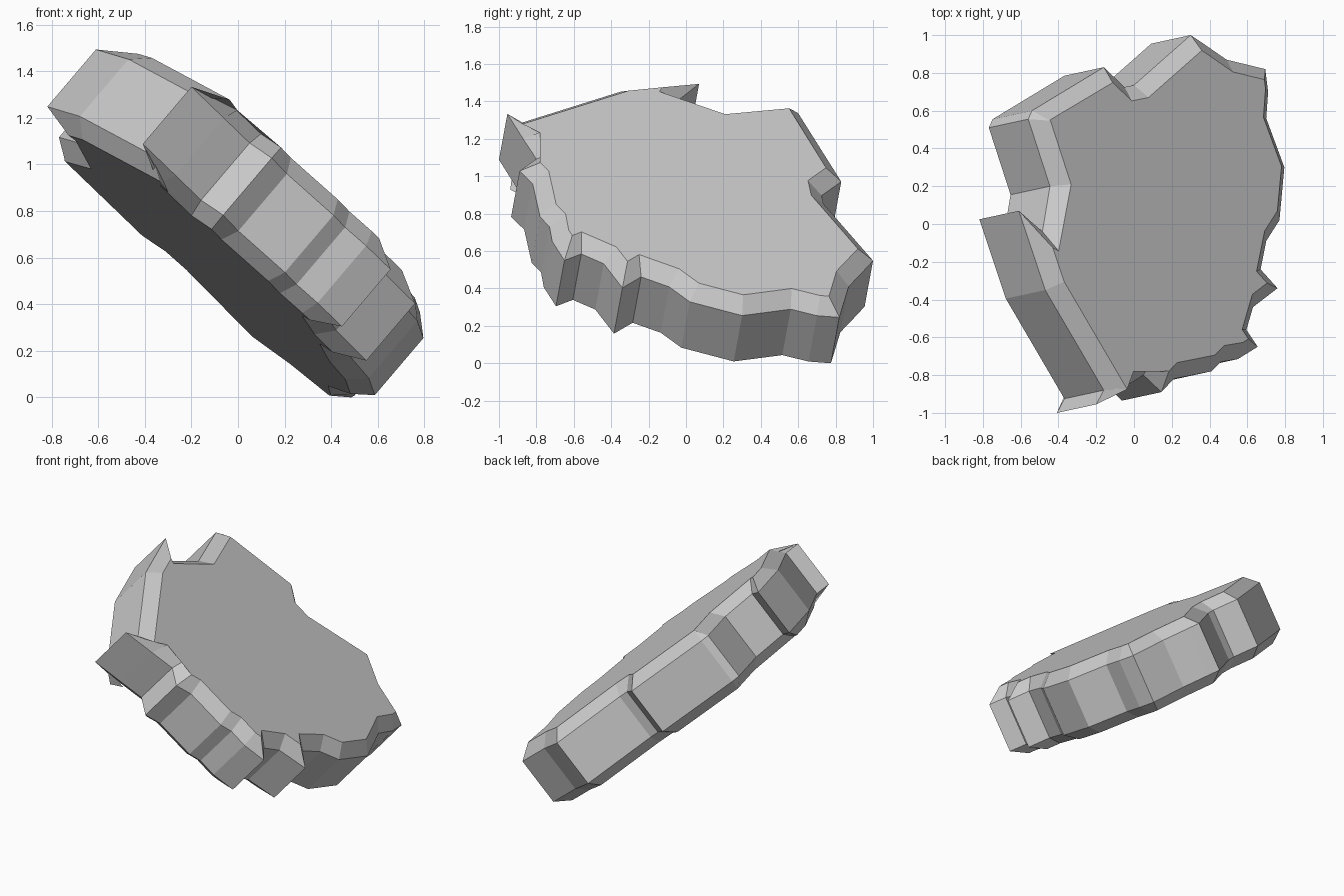
import bpy, bmesh
from mathutils import Vector

if "Cube" in bpy.data.objects:
    bpy.data.objects.remove(bpy.data.objects["Cube"])

# Tilted slab frame: top plane z = C - A*x - B*y
A, B, C = 0.851, 0.184, 1.087
n = Vector((A, B, 1)).normalized()
TOP_BEVEL, WALL, LOW_BEVEL, INSET = 0.075, 0.325, 0.065, 0.08

# Jagged outline of the upper rim, seen from above, counter-clockwise
outline = [
    (-.20, -.955), (-.06, -.87), (.05, -.80), (.145, -.89), (.21, -.82),
    (.41, -.78), (.46, -.73), (.55, -.715), (.655, -.65), (.595, -.56),
    (.63, -.44), (.76, -.34), (.67, -.24), (.70, -.09), (.77, .02),
    (.796, .30), (.70, .56), (.71, .70), (.695, .82), (.49, .87),
    (.36, .96), (.30, 1.0), (.0, .735), (-.05, .725), (-.16, .83),
    (-.54, .60), (-.56, .555), (-.445, .20), (-.485, -.04),
    (-.61, .07), (-.47, -.35), (-.16, -.88),
]


def on_rim(x, y):
    z = C - TOP_BEVEL / n.z - A * x - B * y
    return Vector((x, y, z))


def inset(ring, amount):
    """Mitred inward offset inside the slab plane."""
    out = []
    for i, p in enumerate(ring):
        a, b = ring[i - 1], ring[(i + 1) % len(ring)]
        i1 = n.cross(p - a).normalized()
        i2 = n.cross(b - p).normalized()
        m = (i1 + i2) / max(1 + i1.dot(i2), 0.12)
        convex = i1.cross(i2).dot(n) > 0
        limit = 3.4 if convex else 1.5
        if m.length > limit:
            m = m.normalized() * limit
        out.append(p + m * amount)
    return out


# Four stacked rings: bottom face, wall foot, upper rim, top face
rim = [on_rim(x, y) for x, y in outline]
inner = inset(rim, INSET)
foot = [p - n * WALL for p in rim]
rings = [
    [p - n * (WALL + LOW_BEVEL) for p in inner],
    foot,
    rim,
    [p + n * TOP_BEVEL for p in inner],
]
low = min(p.z for r in rings for p in r)

bm = bmesh.new()
vr = [[bm.verts.new(p - Vector((0, 0, low))) for p in r] for r in rings]
N = len(rim)
for lo, hi in zip(vr, vr[1:]):
    for i in range(N):
        j = (i + 1) % N
        bm.faces.new((lo[i], lo[j], hi[j], hi[i]))
caps = [bm.faces.new(vr[-1]), bm.faces.new(vr[0][::-1])]
bmesh.ops.triangulate(bm, faces=caps)

mesh = bpy.data.meshes.new("rock_slab")
bm.to_mesh(mesh)
bm.free()
slab = bpy.data.objects.new("rock_slab", mesh)
bpy.context.collection.objects.link(slab)
